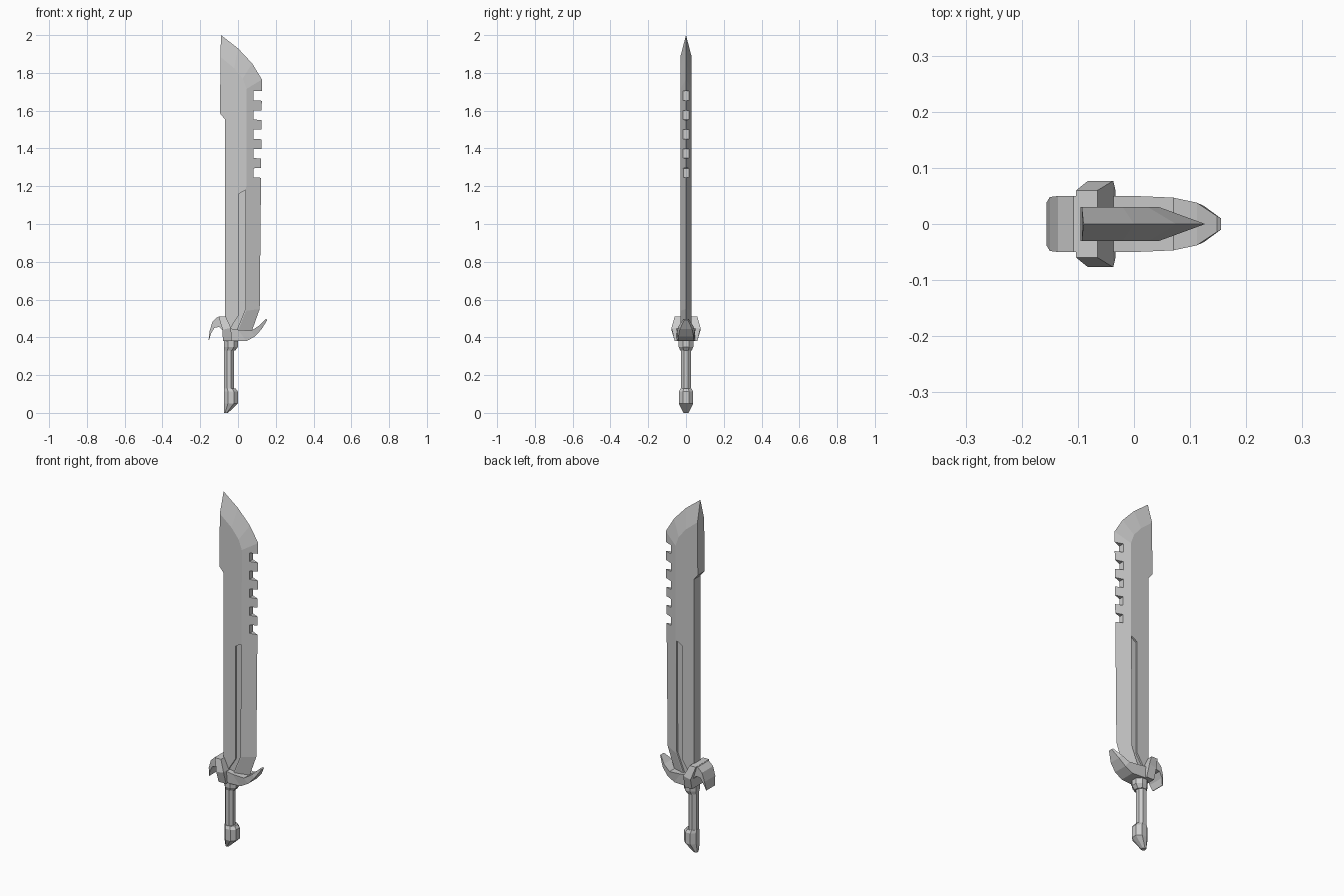
import bpy, bmesh, math

if "Cube" in bpy.data.objects:
    bpy.data.objects.remove(bpy.data.objects["Cube"])


def make(name, verts, faces):
    mesh = bpy.data.meshes.new(name)
    mesh.from_pydata(verts, [], faces)
    bm = bmesh.new()
    bm.from_mesh(mesh)
    bmesh.ops.remove_doubles(bm, verts=bm.verts, dist=1e-5)
    bmesh.ops.recalc_face_normals(bm, faces=bm.faces)
    bm.to_mesh(mesh)
    bm.free()
    ob = bpy.data.objects.new(name, mesh)
    bpy.context.collection.objects.link(ob)
    return ob


def loft(name, rings):
    """Skin equal-length closed rings and cap both ends."""
    n = len(rings[0])
    verts = [p for r in rings for p in r]
    faces = [(i * n + j, i * n + (j + 1) % n, (i + 1) * n + (j + 1) % n, (i + 1) * n + j)
             for i in range(len(rings) - 1) for j in range(n)]
    faces += [tuple(range(n)), tuple(range(len(verts) - n, len(verts)))]
    return make(name, verts, faces)


def prism(name, pts, y0, y1):
    return loft(name, [[(x, y, z) for x, z in pts] for y in (y0, y1)])


def strip(name, rows):
    """Loft of rectangular sections: upper point, lower point, half widths."""
    return loft(name, [[(xa, -wa, za), (xa, wa, za), (xb, wb, zb), (xb, -wb, zb)]
                       for xa, za, wa, xb, zb, wb in rows])


def octagons(name, rows):
    """Upright octagonal loft: z, left x, right x, half depth."""
    k = 1 / math.cos(math.pi / 8)
    ang = [math.pi / 8 + i * math.pi / 4 for i in range(8)]
    return loft(name, [[((a + b) / 2 + (b - a) / 2 * k * math.cos(t), h * k * math.sin(t), z)
                        for t in ang] for z, a, b, h in rows])


def cut(ob, cutter):
    mod = ob.modifiers.new("cut", 'BOOLEAN')
    mod.operation, mod.solver, mod.object = 'DIFFERENCE', 'EXACT', cutter
    bpy.context.view_layer.objects.active = ob
    bpy.ops.object.modifier_apply(modifier=mod.name)
    bpy.data.objects.remove(cutter)


# Blade: flat cheeks, square spine, bevel running to a sharp edge
T = 0.03
ridge = [(-0.01, 0.41), (0.042, 0.54), (0.045, 1.715), (0.025, 1.77), (-0.02, 1.825), (-0.093, 1.885)]
edge = [(0.065, 0.41), (0.115, 0.55), (0.127, 1.765), (0.075, 1.85), (0.0, 1.93), (-0.09, 2.0)]
spine = [(-0.095, 1.585), (-0.07, 1.555), (-0.07, 0.41)]
cheek = ridge + spine
n, m = len(cheek), len(ridge)
verts = [(x, y, z) for y in (-T, T) for x, z in cheek] + [(x, 0, z) for x, z in edge]
faces = [tuple(range(n)), tuple(range(n, 2 * n))]
for i in range(m - 1):
    for s in (0, n):
        faces.append((s + i, s + i + 1, 2 * n + i + 1, 2 * n + i))
for i in range(m - 1, n):
    j = (i + 1) % n
    faces.append((i, j, n + j, n + i))
faces += [(m - 1, n + m - 1, 2 * n + m - 1), (0, n, 2 * n)]
blade = make("blade", verts, faces)

# Saw notches along the cutting edge
for i in range(5):
    z = 1.655 - 0.102 * i
    cut(blade, prism("notch_cutter", [(0.083, z), (0.16, z - 0.005), (0.16, z + 0.05), (0.083, z + 0.048)],
                     -0.1, 0.1))

# Fuller on both cheeks
fuller = [(0.005, 1.16), (0.04, 1.18), (0.037, 0.545), (-0.012, 0.425), (-0.055, 0.425), (0.005, 0.52)]
for s in (-1, 1):
    cut(blade, prism("fuller_cutter", fuller, s * 0.02, s * 0.06))

# Guard: central block and two curved hooks
strip("guard_block", [
    (-0.103, 0.51, 0.06, -0.065, 0.51, 0.06),
    (-0.082, 0.44, 0.077, -0.037, 0.45, 0.077),
    (-0.08, 0.38, 0.06, -0.033, 0.38, 0.06)])
strip("guard_rear_hook", [
    (-0.08, 0.51, 0.05, -0.075, 0.43, 0.05),
    (-0.108, 0.508, 0.05, -0.1, 0.455, 0.05),
    (-0.135, 0.483, 0.05, -0.125, 0.45, 0.05),
    (-0.15, 0.435, 0.048, -0.143, 0.42, 0.048),
    (-0.156, 0.385, 0.038, -0.153, 0.385, 0.038)])
strip("guard_front_hook", [
    (-0.06, 0.45, 0.05, -0.06, 0.38, 0.05),
    (0.0, 0.44, 0.05, 0.045, 0.38, 0.042),
    (0.07, 0.435, 0.047, 0.09, 0.405, 0.04),
    (0.112, 0.462, 0.038, 0.125, 0.443, 0.032),
    (0.148, 0.497, 0.014, 0.155, 0.492, 0.01)])

# Handle
octagons("collar", [(0.33, -0.072, -0.015, 0.03), (0.35, -0.075, 0.0, 0.039), (0.385, -0.075, 0.0, 0.039)])
octagons("grip", [(0.1, -0.073, -0.022, 0.027), (0.345, -0.073, -0.022, 0.027)])
octagons("pommel", [(0.0, -0.075, -0.053, 0.014), (0.05, -0.075, 0.0, 0.038),
                    (0.112, -0.075, 0.0, 0.038), (0.128, -0.074, -0.012, 0.03)])
